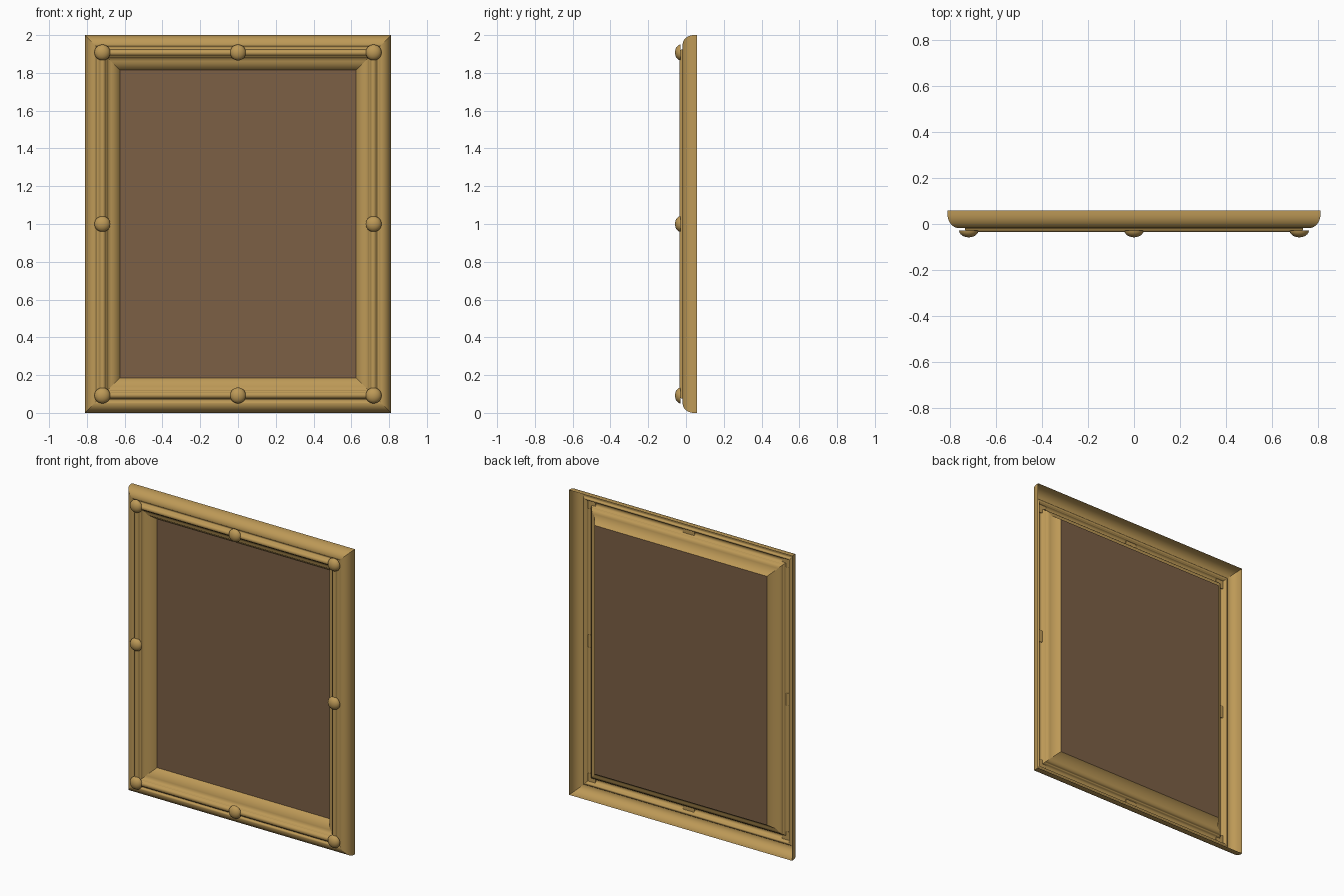
import bpy, bmesh, math

cube = bpy.data.objects.get("Cube")
if cube:
    bpy.data.objects.remove(cube, do_unlink=True)

HALF_W, HEIGHT = 0.81, 2.0
PANEL_INSET, PANEL_Y = 0.184, 0.055
KNOB_INSET, KNOB_R, KNOB_DEPTH, KNOB_Y = 0.092, 0.042, 0.03, -0.028


def material(name, color):
    mat = bpy.data.materials.new(name)
    mat.use_nodes = True
    mat.diffuse_color = color
    mat.node_tree.nodes["Principled BSDF"].inputs["Base Color"].default_value = color
    return mat


def add_object(name, bm, mat):
    mesh = bpy.data.meshes.new(name)
    bm.to_mesh(mesh)
    bm.free()
    mesh.materials.append(mat)
    obj = bpy.data.objects.new(name, mesh)
    bpy.context.collection.objects.link(obj)
    return obj


def ring(bm, inset, y):
    """Rectangle of four vertices, counter-clockwise from the front."""
    w, lo, hi = HALF_W - inset, inset, HEIGHT - inset
    return [bm.verts.new((x, y, z)) for x, z in ((-w, lo), (w, lo), (w, hi), (-w, hi))]


def arc(cx, cy, rx, ry, start, end, steps):
    """Elliptical arc of (inset, y) profile points; angles in degrees."""
    angles = [math.radians(start + (end - start) * i / steps) for i in range(steps + 1)]
    return [(cx + rx * math.cos(a), cy + ry * math.sin(a)) for a in angles]


gold = material("gilded_wood", (0.51, 0.32, 0.095, 1))
brown = material("backing_brown", (0.2, 0.115, 0.06, 1))

# Moulding cross-section: rounded outer edge, groove, bead, cove, inner bevel
profile = [(0, 0.058)]
profile += arc(0.05, 0.042, 0.05, 0.06, 180, 270, 8)
profile += [(0.056, -0.018), (0.058, -0.012), (0.07, -0.012), (0.072, -0.018)]
profile += arc(0.092, -0.018, 0.017, 0.017, 180, 360, 8)
profile += [(0.114, -0.018), (0.116, -0.012)]
profile += arc(0.149, -0.012, 0.033, 0.018, 180, 90, 5)[1:]
profile += [(PANEL_INSET, PANEL_Y)]

# Hollow-backed moulding with mitred corners
bm = bmesh.new()
rings = [ring(bm, *point) for point in profile]
for outer, inner in zip(rings, rings[1:]):
    for k in range(4):
        n = (k + 1) % 4
        bm.faces.new((outer[k], outer[n], inner[n], inner[k])).smooth = True
corner = {v: k for loop in rings for k, v in enumerate(loop)}
for edge in bm.edges:
    a, b = edge.verts
    mitre = corner[a] == corner[b]
    edge.smooth = not mitre and edge.calc_face_angle(0) < math.radians(30)
add_object("frame_moulding", bm, gold)

# Backing panel
bm = bmesh.new()
bm.faces.new(ring(bm, PANEL_INSET, PANEL_Y))
add_object("backing_panel", bm, brown)

# Domed knobs at the corners and the middle of each side
bm = bmesh.new()
bmesh.ops.create_uvsphere(bm, u_segments=24, v_segments=12, radius=1)
lower = [v for v in bm.verts if v.co.z < -0.01]
bmesh.ops.delete(bm, geom=lower, context='VERTS')
bmesh.ops.holes_fill(bm, edges=[e for e in bm.edges if e.is_boundary])
for v in bm.verts:
    x, y, z = v.co
    v.co = (x * KNOB_R, -z * KNOB_DEPTH, y * KNOB_R)
for face in bm.faces:
    face.smooth = len(face.verts) < 5
bmesh.ops.recalc_face_normals(bm, faces=bm.faces)
for edge in bm.edges:
    edge.smooth = edge.calc_face_angle(0) < math.radians(40)
first = add_object("knob", bm, gold)
knob_mesh = first.data
bpy.data.objects.remove(first)

columns = {"right": -1, "middle": 0, "left": 1}
rows = {"bottom": -1, "centre": 0, "top": 1}
for row, v in rows.items():
    for column, u in columns.items():
        if u or v:
            knob = bpy.data.objects.new(f"knob_{row}_{column}", knob_mesh)
            knob.location = (u * (HALF_W - KNOB_INSET), KNOB_Y,
                             HEIGHT / 2 + v * (HEIGHT / 2 - KNOB_INSET))
            bpy.context.collection.objects.link(knob)
